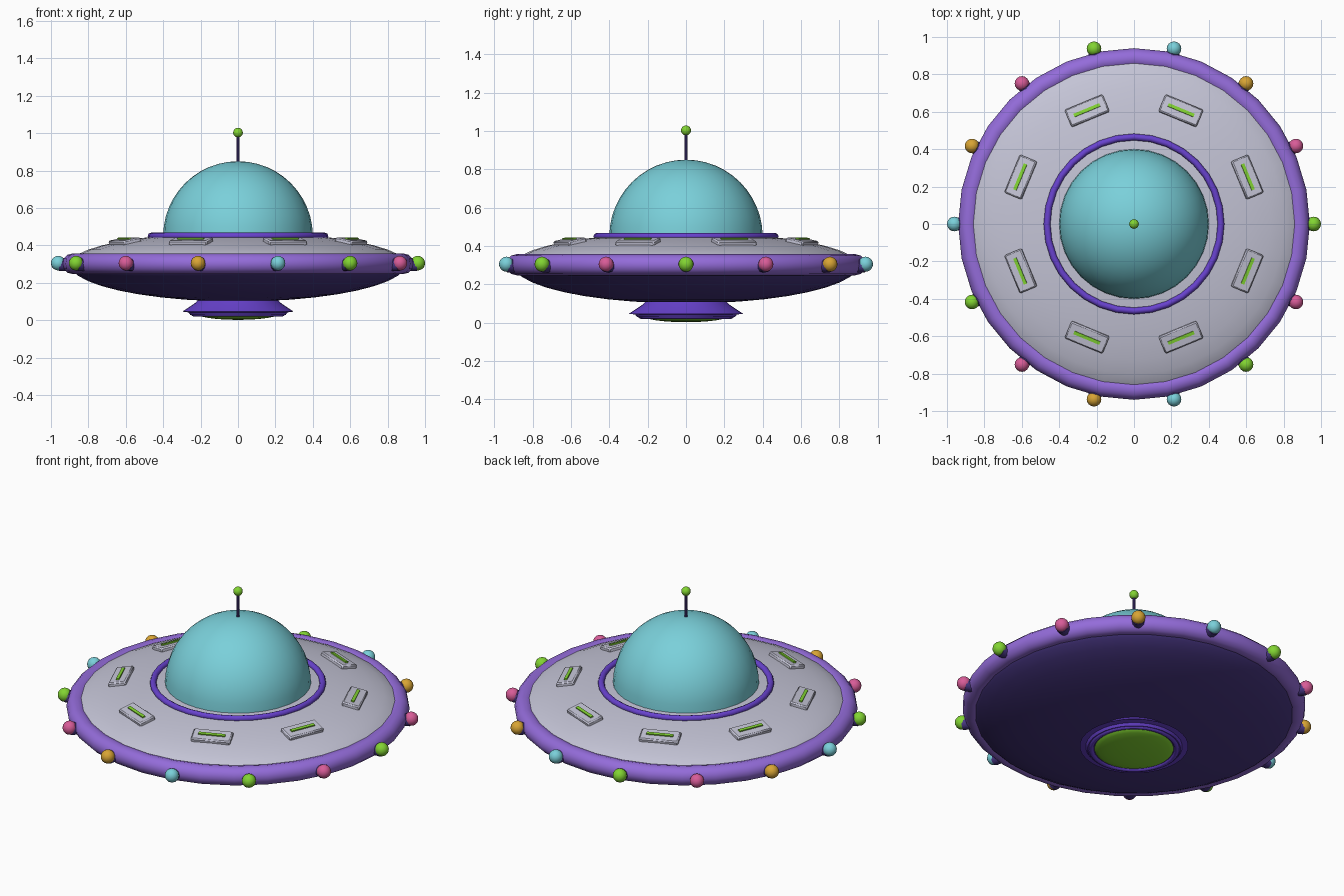
import bpy, math
from mathutils import Matrix, Vector

if "Cube" in bpy.data.objects:
    bpy.data.objects.remove(bpy.data.objects["Cube"])


def srgb(r, g, b):
    lin = lambda c: c / 12.92 if c <= 0.04045 else ((c + 0.055) / 1.055) ** 2.4
    return (lin(r / 255), lin(g / 255), lin(b / 255), 1.0)


def material(name, rgb):
    m = bpy.data.materials.new(name)
    m.diffuse_color = srgb(*rgb)
    m.use_nodes = True
    m.node_tree.nodes["Principled BSDF"].inputs["Base Color"].default_value = m.diffuse_color
    return m


GREY = material("hull_grey", (196, 196, 214))
CYAN = material("glass_cyan", (122, 208, 218))
LILAC = material("rim_lilac", (148, 108, 218))
PURPLE = material("trim_purple", (104, 66, 206))
DARK = material("dark_purple", (72, 54, 130))
GREEN = material("glow_green", (130, 212, 50))
PINK = material("light_pink", (216, 92, 152))
GOLD = material("light_gold", (216, 164, 52))


def finish(obj, name, mat, angle=35):
    obj.name = name
    obj.data.materials.clear()
    obj.data.materials.append(mat)
    bpy.ops.object.select_all(action='DESELECT')
    obj.select_set(True)
    bpy.context.view_layer.objects.active = obj
    bpy.ops.object.shade_smooth_by_angle(angle=math.radians(angle))
    return obj


def lathe(name, profile, mat, steps=32, angle=35):
    """Spin (radius, z) points, listed bottom to top, around the z axis."""
    verts, faces, rings = [], [], []
    for r, z in profile:
        if r < 1e-5:
            rings.append([len(verts)] * steps)
            verts.append((0, 0, z))
        else:
            rings.append(list(range(len(verts), len(verts) + steps)))
            verts += [(r * math.cos(math.tau * i / steps), r * math.sin(math.tau * i / steps), z)
                      for i in range(steps)]
    for a, b in zip(rings, rings[1:]):
        for i in range(steps):
            j = (i + 1) % steps
            faces.append(list(dict.fromkeys((a[i], a[j], b[j], b[i]))))
    mesh = bpy.data.meshes.new(name)
    mesh.from_pydata(verts, [], faces)
    obj = bpy.data.objects.new(name, mesh)
    bpy.context.collection.objects.link(obj)
    return finish(obj, name, mat, angle)


def arc(radius, height, z, a0, a1, n):
    """Elliptic profile points between two elevation angles in degrees."""
    pts = []
    for i in range(n + 1):
        a = math.radians(a0 + (a1 - a0) * i / n)
        pts.append((max(0.0, radius * math.cos(a)), z + height * math.sin(a)))
    return pts


def torus(name, major, minor, z, mat, sides=12):
    bpy.ops.mesh.primitive_torus_add(major_segments=32, minor_segments=sides, major_radius=major,
                                     minor_radius=minor, location=(0, 0, z))
    return finish(bpy.context.object, name, mat, 60)


def ball(name, radius, loc, mat):
    bpy.ops.mesh.primitive_uv_sphere_add(segments=16, ring_count=10, radius=radius, location=loc)
    return finish(bpy.context.object, name, mat, 60)


def box(name, size, matrix, mat, bevel=0.0):
    bpy.ops.mesh.primitive_cube_add(size=1)
    obj = bpy.context.object
    obj.data.transform(Matrix.Diagonal((*size, 1)))
    obj.matrix_world = matrix
    if bevel:
        mod = obj.modifiers.new("edge", 'BEVEL')
        mod.width, mod.segments = bevel, 1
    return finish(obj, name, mat, 20)


# Saucer body: pale upper shell, dark lower shell, rounded rim
lathe("upper_hull", arc(0.9, 0.17, 0.3, 0, 90, 10), GREY)
lathe("lower_hull", arc(0.9, 0.2, 0.3, -90, 0, 10), DARK)
torus("rim", 0.885, 0.055, 0.302, LILAC)

# Dome with its collar and antenna
lathe("dome", arc(0.4, 0.4, 0.45, 0, 90, 12), CYAN)
torus("dome_collar", 0.465, 0.018, 0.45, PURPLE, 8)
lathe("antenna", [(0.009, 0.84), (0.009, 0.99)], DARK, 10)
ball("antenna_tip", 0.026, (0, 0, 1.003), GREEN)

# Thruster underneath: flared skirt, lip and glowing lens
lathe("thruster_skirt", [(0.2, 0.03), (0.255, 0.028), (0.265, 0.042), (0.298, 0.046),
                         (0.225, 0.095), (0.2, 0.12)], PURPLE, 32, 25)
torus("thruster_lip", 0.235, 0.017, 0.036, PURPLE, 8)
lathe("thruster_lens", arc(0.222, 0.034, 0.036, -90, 0, 6), GREEN)

# Eight window panels lying on the sloped upper shell
for i in range(8):
    a = math.radians(22.5 + 45 * i)
    frame = (Matrix.Rotation(a, 4, 'Z') @ Matrix.Translation((0.655, 0, 0.420))
             @ Matrix.Rotation(math.radians(12), 4, 'Y'))
    box("window_panel", (0.1, 0.22, 0.03), frame, GREY, 0.007)
    box("window_strip", (0.018, 0.15, 0.016), frame @ Matrix.Translation((0, 0, 0.014)), GREEN)

# Fourteen coloured lights with sockets around the rim
for i in range(14):
    a = math.tau * i / 14
    out = Vector((math.cos(a), math.sin(a), 0))
    ball("rim_light", 0.039, out * 0.961 + Vector((0, 0, 0.305)), (GREEN, PINK, GOLD, CYAN)[i % 4])
    bpy.ops.mesh.primitive_cylinder_add(vertices=12, radius=0.035, depth=0.045,
                                        location=out * 0.935 + Vector((0, 0, 0.297)),
                                        rotation=(0, math.pi / 2, a))
    finish(bpy.context.object, "light_socket", DARK)
